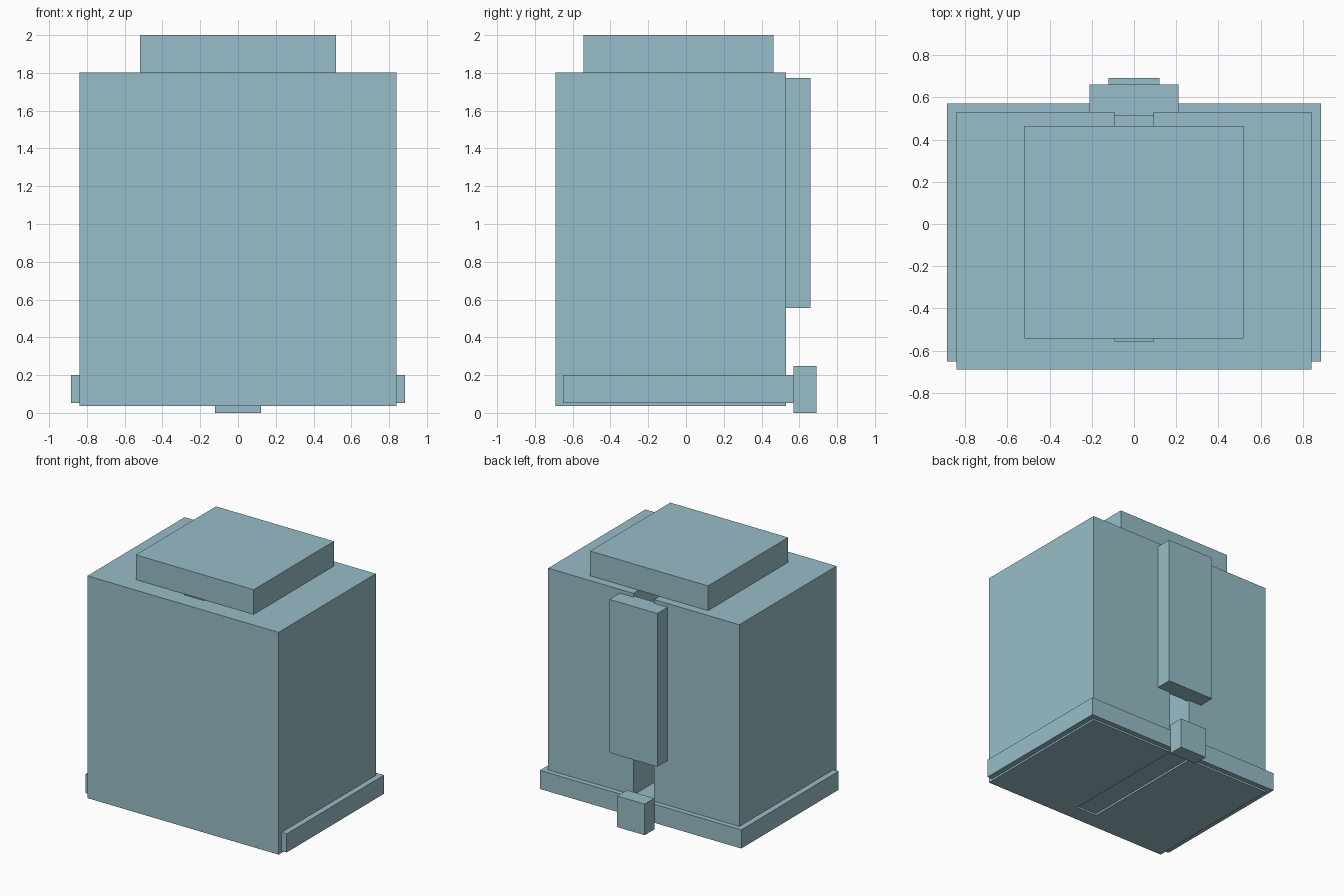
import bpy
import bmesh

cube = bpy.data.objects.get("Cube")
if cube:
    bpy.data.objects.remove(cube, do_unlink=True)

# Single flat colour
COLOUR = (0.314, 0.515, 0.578, 1.0)
mat = bpy.data.materials.new("pale_blue_grey")
mat.use_nodes = True
mat.diffuse_color = COLOUR
mat.node_tree.nodes["Principled BSDF"].inputs["Base Color"].default_value = COLOUR


def prism(name, outline, z0, z1):
    """Extrude a flat outline from z0 up to z1."""
    bm = bmesh.new()
    face = bm.faces.new([bm.verts.new((x, y, z0)) for x, y in outline])
    result = bmesh.ops.extrude_face_region(bm, geom=[face])
    top = [v for v in result["geom"] if isinstance(v, bmesh.types.BMVert)]
    bmesh.ops.translate(bm, verts=top, vec=(0, 0, z1 - z0))
    bmesh.ops.recalc_face_normals(bm, faces=bm.faces)
    mesh = bpy.data.meshes.new(name)
    bm.to_mesh(mesh)
    bm.free()
    mesh.materials.append(mat)
    obj = bpy.data.objects.new(name, mesh)
    bpy.context.scene.collection.objects.link(obj)
    return obj


def box(name, half_width, y0, y1, z0, z1):
    w = half_width
    return prism(name, [(-w, y0), (w, y0), (w, y1), (-w, y1)], z0, z1)


# Main body: block with a deep vertical slot open to the back
W, FRONT, BACK = 0.84, -0.69, 0.53
SLOT_W, SLOT_END = 0.092, -0.553
half = [(W, FRONT), (W, BACK), (SLOT_W, BACK), (SLOT_W, SLOT_END)]
prism("body", half + [(-x, y) for x, y in reversed(half)], 0.037, 1.803)

# Raised cap on top
box("top_cap", 0.518, -0.543, 0.464, 1.803, 2.0)

# Base band passing through the body
box("base_band", 0.885, -0.652, 0.57, 0.052, 0.2)

# Panel over the slot and the small foot at the back
box("back_panel", 0.21, 0.512, 0.66, 0.555, 1.773)
box("back_foot", 0.121, 0.57, 0.692, 0.0, 0.247)
